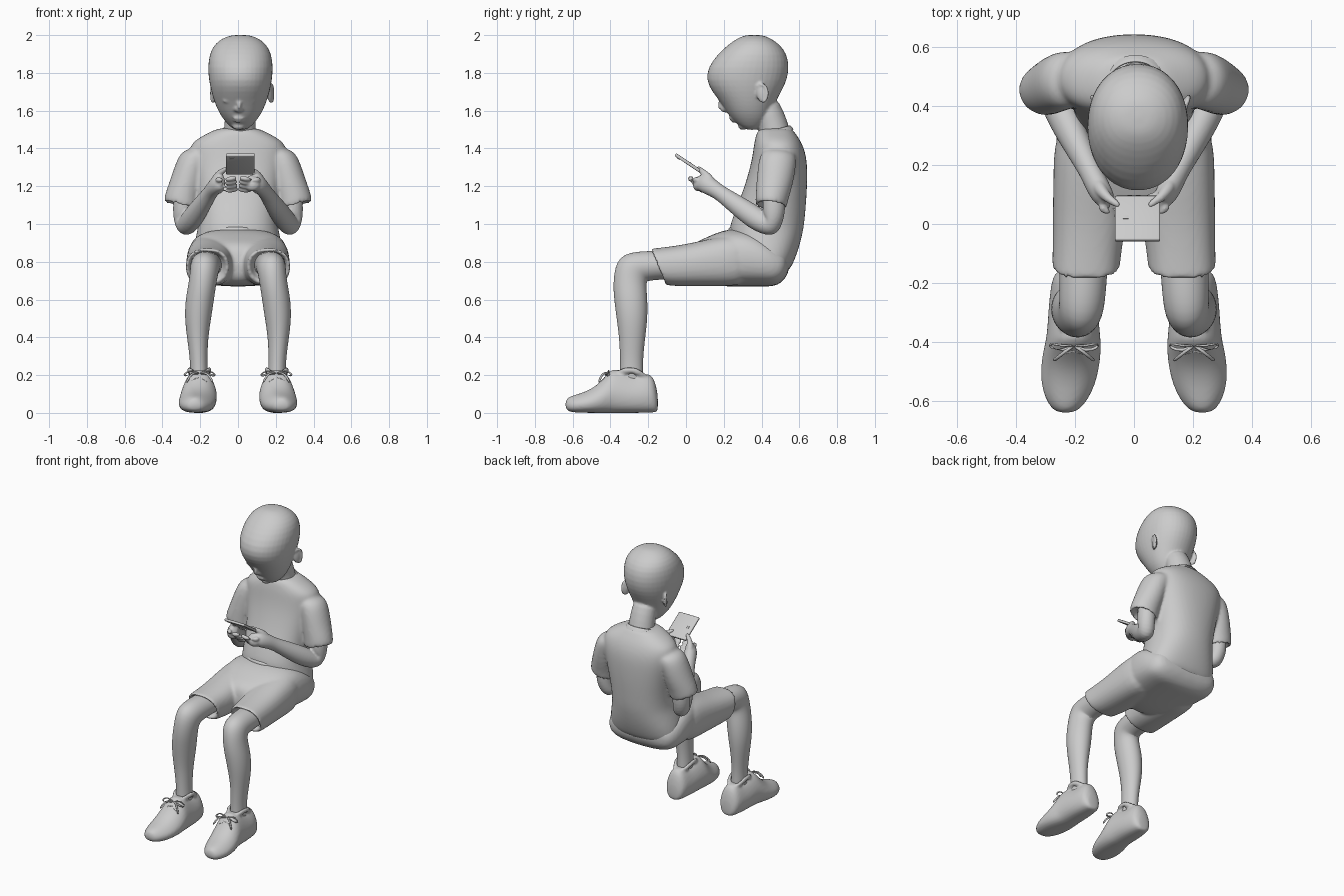
import bpy, bmesh, math
from mathutils import Vector, Matrix

X = Vector((1, 0, 0))


def loft(bm, rings, axis=None, n=16, p=2.0, taper=0.0, side=1):
    """Skin of (super)elliptic rings (x, y, z, half width, half depth[, tilt]); side=-1 mirrors it."""
    pts = [Vector(r[:3]) for r in rings]
    loops = []
    for i, r in enumerate(rings):
        t = Vector(axis) if axis else pts[min(i + 1, len(pts) - 1)] - pts[max(i - 1, 0)]
        t.normalize()
        ref = X if abs(t.x) < 0.9 else Vector((0, 1, 0))
        u = (ref - t * ref.dot(t)).normalized()
        v = t.cross(u)
        if len(r) > 5:
            rot = Matrix.Rotation(r[5], 3, 'X')
            u, v = rot @ u, rot @ v
        loop = []
        for k in range(n):
            a = 2 * math.pi * k / n
            c, s = math.cos(a), math.sin(a)
            c = math.copysign(abs(c) ** (2 / p), c)
            s = math.copysign(abs(s) ** (2 / p), s)
            c *= 1 - taper * max(s, 0)
            q = pts[i] + (u * c * r[3] + v * s * r[4]) * 1.02
            q.x *= side
            loop.append(bm.verts.new(q))
        loops.append(loop)
    for a, b in zip(loops, loops[1:]):
        for k in range(n):
            bm.faces.new((a[k], a[(k + 1) % n], b[(k + 1) % n], b[k]))
    bm.faces.new(loops[0])
    bm.faces.new(loops[-1])


def ball(bm, loc, size, tilt=0.0, turn=0.0):
    m = (Matrix.Translation(loc) @ Matrix.Rotation(turn, 4, 'Z')
         @ Matrix.Rotation(tilt, 4, 'X') @ Matrix.Diagonal((*size, 1)))
    bmesh.ops.create_uvsphere(bm, u_segments=16, v_segments=10, radius=1, matrix=m)


def finish(name, bm, voxel=0.0, smooth=3, sub=2):
    """Turn a bmesh into an object; voxel > 0 fuses its pieces into one skin."""
    bmesh.ops.recalc_face_normals(bm, faces=bm.faces[:])
    me = bpy.data.meshes.new(name)
    bm.to_mesh(me)
    bm.free()
    me.polygons.foreach_set("use_smooth", [True] * len(me.polygons))
    ob = bpy.data.objects.new(name, me)
    bpy.context.collection.objects.link(ob)
    if sub:
        ob.modifiers.new("round", 'SUBSURF').levels = sub
        ob.modifiers["round"].render_levels = sub
    if voxel:
        m = ob.modifiers.new("fuse", 'REMESH')
        m.mode, m.voxel_size, m.use_smooth_shade = 'VOXEL', voxel, True
        m = ob.modifiers.new("relax", 'SMOOTH')
        m.factor, m.iterations = 0.5, smooth
    return ob


def span(rows, x=0.0):
    """Rows of (z, front y, back y, half width) to horizontal rings."""
    return [(x, (f + b) / 2, z, w, (b - f) / 2) for z, f, b, w in rows]


# head with neck, face and ears
bm = bmesh.new()
loft(bm, span([(1.497, .325, .375, .03), (1.52, .280, .41, .060), (1.56, .240, .44, .094),
               (1.60, .212, .455, .118), (1.65, .180, .475, .138), (1.70, .140, .503, .153),
               (1.76, .108, .533, .166), (1.83, .117, .545, .172), (1.90, .170, .533, .163),
               (1.95, .225, .497, .138), (1.985, .275, .445, .094), (2.002, .32, .40, .04)], .013),
     axis=(0, 0, 1), n=20, p=2.1)
loft(bm, [(.01, .48, 1.42, .09, .085), (.01, .468, 1.50, .085, .080),
          (.012, .445, 1.57, .08, .077), (.012, .41, 1.66, .08, .07)])
ball(bm, (.003, .205, 1.612), (.021, .024, .022))
ball(bm, (.006, .190, 1.645), (.013, .018, .04), -.35)
ball(bm, (.003, .240, 1.560), (.032, .014, .009))
ball(bm, (.003, .252, 1.545), (.027, .014, .009))
ball(bm, (.003, .300, 1.518), (.035, .025, .020))
for s in (-1, 1):
    ball(bm, (.008 + s * .058, .207, 1.652), (.032, .014, .012))
    ball(bm, (.003 + s * .016, .213, 1.607), (.012, .014, .011))
    # ear: flat shell with a raised rim
    ex = .022 + s * .148
    ball(bm, (ex, .40, 1.69), (.013, .03, .050), .15, -s * .3)
    rim = [(ex + s * (.006 + .010 * math.sin(a)), .401 + .030 * math.sin(a), 1.692 + .050 * math.cos(a), .009, .009)
           for a in [-.9 + i * .48 for i in range(9)]]
    loft(bm, rim, n=8)
finish("head", bm, .0075, 3, 1)

# shirt: torso with hollow sleeves
bm = bmesh.new()
loft(bm, span([(.73, .36, .535, .225), (.80, .30, .572, .245), (.88, .25, .60, .235), (.95, .228, .617, .218),
               (1.00, .235, .626, .21), (1.08, .265, .633, .212), (1.17, .30, .640, .222),
               (1.28, .335, .643, .242), (1.36, .352, .637, .257), (1.42, .360, .617, .255),
               (1.458, .368, .595, .205), (1.485, .375, .575, .15), (1.512, .395, .557, .10)]),
     axis=(0, 0, 1), p=2.35)
for s in (-1, 1):
    loft(bm, [(.17, .495, 1.385, .07, .075), (.220, .490, 1.365, .08, .095), (.247, .482, 1.31, .083, .100),
              (.272, .470, 1.22, .087, .097), (.297, .455, 1.14, .091, .087), (.302, .450, 1.095, .094, .084),
              (.302, .450, 1.088, .080, .072), (.298, .455, 1.13, .068, .066)],
         axis=(.27, -.1, -1), side=s)
finish("shirt", bm, .011, 4)

# collar band, dipping at the front
bm = bmesh.new()
ring = [bmesh.ops.create_circle(bm, segments=32, radius=1, matrix=Matrix.Translation((.005, .470, 1.492))
        @ Matrix.Rotation(.28, 4, 'X') @ Matrix.Translation((0, 0, h)) @ Matrix.Diagonal((a, b, 1, 1)))["verts"]
        for a, b, h in ((.112, .100, -.02), (.098, .088, .008), (.090, .081, .008), (.09, .08, -.02))]
for a, b in zip(ring, ring[1:]):
    for k in range(32):
        bm.faces.new((a[k], a[(k + 1) % 32], b[(k + 1) % 32], b[k]))
finish("collar", bm, sub=1)

# shorts: seat with two hollow legs
bm = bmesh.new()
loft(bm, [(0, .0, .79, .09, .09), (0, .10, .80, .20, .125), (0, .20, .82, .25, .15), (0, .32, .825, .266, .155),
          (0, .42, .80, .265, .13), (0, .49, .775, .245, .105), (0, .55, .79, .20, .05)],
     axis=(0, -1, 0), p=2.9)
for s in (-1, 1):
    loft(bm, [(.15, .36, .815, .115, .14), (.152, .18, .803, .121, .132), (.148, .03, .784, .126, .114),
              (.157, -.07, .775, .117, .106, .2), (.162, -.140, .773, .115, .105, .4),
              (.162, -.150, .773, .112, .102, .4), (.164, -.148, .775, .092, .082, .4),
              (.165, -.08, .78, .084, .076, .3)], axis=(0, -1, 0), p=2.4, side=s)
finish("shorts", bm, .010, 4)

# fold where the shirt bunches up over the lap
bm = bmesh.new()
loft(bm, [(.19 * math.sin(a), .238 + .16 * (1 - math.cos(a)), .978 - .01 * math.cos(a), .018, .018)
          for a in [-1.3 + i * .325 for i in range(9)]], n=8)
finish("waist_fold", bm)

for s, tag in ((-1, "left"), (1, "right")):
    # bare leg
    bm = bmesh.new()
    loft(bm, [(.165, .0, .785, .085, .075), (.17, -.13, .782, .082, .075), (.173, -.22, .778, .079, .08),
              (.177, -.284, .766, .076, .110), (.187, -.300, .69, .072, .088), (.203, -.292, .60, .075, .088),
              (.213, -.285, .50, .070, .082), (.214, -.285, .40, .056, .069), (.209, -.288, .30, .047, .061),
              (.206, -.288, .22, .046, .060), (.205, -.288, .12, .05, .065)], side=s)
    finish("leg_" + tag, bm)

    # shoe
    bm = bmesh.new()
    loft(bm, [(.205, -.148, .050, .035, .042), (.205, -.163, .085, .060, .082), (.205, -.19, .108, .074, .106),
              (.205, -.26, .098, .083, .098), (.205, -.34, .112, .088, .112), (.205, -.39, .117, .093, .118),
              (.208, -.42, .100, .098, .100), (.216, -.48, .068, .101, .068), (.223, -.55, .053, .092, .052),
              (.228, -.605, .047, .066, .044), (.231, -.640, .044, .034, .028)],
         axis=(0, -1, 0), p=2.7, taper=.36, side=s)
    # padded rim around the ankle
    loft(bm, [(.205 + .056 * math.sin(a), -.288 + .085 * math.cos(a), .208 - .022 * math.cos(2 * a)
               - .012 * math.cos(a), .012, .018) for a in [i * math.pi / 6 for i in range(13)]], n=8, side=s)
    finish("shoe_" + tag, bm, .009, 3)

    # shoelace bow and crossings
    bm = bmesh.new()
    for d in (-1, 1):
        bow = [(0, 0, 0), (.045, 0, .022), (.085, .012, -.004), (.08, -.008, -.016), (.04, -.018, .002), (0, 0, 0)]
        end = [(0, 0, 0), (.03, -.018, .008), (.055, -.04, -.015), (.07, -.05, -.05)]
        for path in (bow, end):
            loft(bm, [(.203 + d * x, -.412 + y, .208 + z, .007, .007) for x, y, z in path], n=6, side=s)
        for k in range(2):
            y, z = -.43 - .025 * k, .195 - .036 * k
            loft(bm, [(.208 + d * .05, y + .012, z - .018, .006, .006), (.208, y, z, .006, .006),
                      (.208 - d * .05, y - .012, z - .035, .006, .006)], n=6, side=s)
    finish("laces_" + tag, bm, sub=1)

    # arm, palm, fingers and thumb
    bm = bmesh.new()
    loft(bm, [(.272, .475, 1.25, .056, .06), (.288, .465, 1.12, .056, .06), (.292, .465, 1.04, .053, .059),
              (.281, .455, .985, .051, .067), (.255, .395, 1.012, .056, .062), (.215, .315, 1.068, .053, .058),
              (.17, .225, 1.133, .043, .046), (.143, .17, 1.172, .038, .040), (.122, .125, 1.20, .040, .048),
              (.102, .09, 1.222, .036, .050), (.08, .07, 1.228, .025, .042)], side=s)
    ball(bm, (.075, .072, 1.215), (.048, .034, .044), -.4)
    for k in range(4):
        y, z = .100 - .020 * k, 1.172 + .020 * k
        loft(bm, [(.115, y + .03, z + .004, .017, .017), (.095, y, z, .017, .017),
                  (.06, y - .018, z + .004, .0155, .0155), (.022, y - .016, z + .010, .0145, .0145),
                  (-.002 + .003 * k, y - .008, z + .014, .010, .010)], n=8, side=s)
    loft(bm, [(.125, .14, 1.215, .026, .026), (.113, .115, 1.25, .024, .024), (.09, .088, 1.277, .017, .017),
              (.062, .07, 1.293, .013, .013), (.048, .06, 1.301, .009, .009)], n=8, side=s)
    finish("arm_" + tag, bm, .0065, 2)

# phone with a small camera bump on its outer face
tilt = Matrix.Translation((.012, .018, 1.318)) @ Matrix.Rotation(-.59, 4, 'X')
for name, loc, size in (("phone", (0, 0, 0), (.152, .18, .017)),
                        ("phone_camera", (-.045, -.065, -.009), (.025, .02, .006)),
                        ("phone_earpiece", (-.04, .0, .009), (.02, .012, .003))):
    bm = bmesh.new()
    bmesh.ops.create_cube(bm, size=1, matrix=tilt @ Matrix.Translation(loc) @ Matrix.Diagonal((*size, 1)))
    ob = finish(name, bm, sub=0)
    m = ob.modifiers.new("bevel", 'BEVEL')
    m.width, m.segments = size[2] * .3, 3
